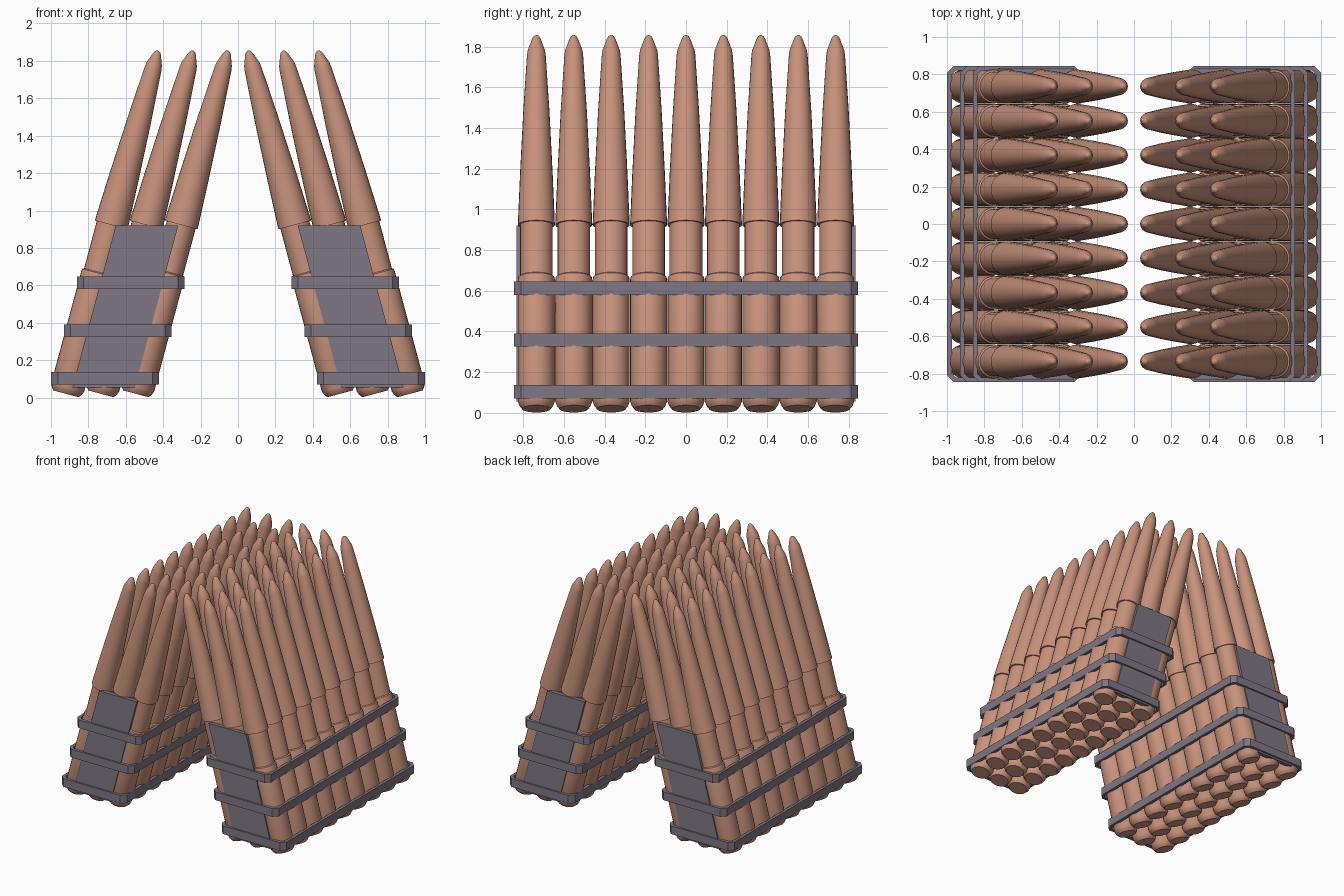
import bpy, bmesh, math

if "Cube" in bpy.data.objects:
    bpy.data.objects.remove(bpy.data.objects["Cube"])

TILT = math.radians(15)
SLOPE = math.tan(TILT)
PITCH_X, PITCH_Y = 0.187, 0.1838


def material(name, rgb):
    m = bpy.data.materials.new(name)
    m.diffuse_color = (*rgb, 1)
    m.use_nodes = True
    m.node_tree.nodes["Principled BSDF"].inputs["Base Color"].default_value = m.diffuse_color
    return m


copper = material("copper", (0.58, 0.29, 0.20))
steel = material("grey steel", (0.21, 0.185, 0.23))


def finish(bm, name, mat, smooth=False):
    bmesh.ops.recalc_face_normals(bm, faces=bm.faces)
    if smooth:
        for f in bm.faces:
            f.smooth = True
        for e in bm.edges:
            e.smooth = e.calc_face_angle(0) < math.radians(25)
    me = bpy.data.meshes.new(name)
    bm.to_mesh(me)
    bm.free()
    me.materials.append(mat)
    return me


def place(me, name):
    ob = bpy.data.objects.new(name, me)
    bpy.context.collection.objects.link(ob)
    return ob


def lathe(profile, name, mat, n=24):
    """Closed body of revolution from (radius, height) points."""
    bm = bmesh.new()
    rings = [[bm.verts.new((r * math.cos(2 * math.pi * i / n),
                            r * math.sin(2 * math.pi * i / n), z))
              for i in range(n)] for r, z in profile]
    for a, b in zip(rings, rings[1:]):
        for i in range(n):
            j = (i + 1) % n
            bm.faces.new((a[i], a[j], b[j], b[i]))
    bm.faces.new(rings[0])
    bm.faces.new(rings[-1])
    return finish(bm, name, mat, True)


def centre_x(z):
    """Middle of the leaning right-hand bank at height z."""
    return 0.71 - (z - 0.105) * SLOPE


# one round: case with chamfered base and stepped neck, then tapered head
round_mesh = lathe([(0.070, 0), (0.084, 0.018), (0.091, 0.038), (0.091, 0.655),
                    (0.089, 0.668), (0.080, 0.674), (0.080, 0.935),
                    (0.091, 0.935), (0.090, 0.96), (0.080, 1.20), (0.064, 1.52),
                    (0.046, 1.80), (0.042, 1.825), (0.021, 1.882),
                    (0.014, 1.894), (0.005, 1.90)], "round", copper)


def band(side, z0, z1):
    """Horizontal strap ring with chamfered corners."""
    cx, hx, hy, c, w = side * centre_x((z0 + z1) / 2), 0.288, 0.845, 0.035, 0.025

    def loop(d, z):
        x, y = hx - d, hy - d
        k = c - d * 0.6
        pts = [(x, y - k), (x - k, y), (-x + k, y), (-x, y - k),
               (-x, -y + k), (-x + k, -y), (x - k, -y), (x, -y + k)]
        return [bm.verts.new((cx + px, py, z)) for px, py in pts]

    bm = bmesh.new()
    loops = [loop(0, z0), loop(0, z1), loop(w, z1), loop(w, z0)]
    for k in range(4):
        a, b = loops[k], loops[(k + 1) % 4]
        for i in range(8):
            j = (i + 1) % 8
            bm.faces.new((a[i], a[j], b[j], b[i]))
    return finish(bm, "strap", steel)


def end_plate(side, end):
    """Leaning plate closing one end of a bank."""
    bm = bmesh.new()
    bmesh.ops.create_cube(bm, size=1)
    for v in bm.verts:
        z = 0.055 if v.co.z < 0 else 0.92
        v.co = (side * (centre_x(z) - 0.005) + v.co.x * 0.334,
                end * (0.816 + v.co.y * 0.032), z)
    return finish(bm, "end_plate", steel)


for side, label in ((-1, "left"), (1, "right")):
    # rows of rounds
    for i in range(-1, 2):
        for j in range(-4, 5):
            ob = place(round_mesh, f"{label}_round")
            ob.location = (side * (centre_x(0.02) + i * PITCH_X), j * PITCH_Y, 0.02)
            ob.rotation_euler = (0, -side * TILT, 0)
    # straps
    for z in (0.07, 0.325, 0.58):
        place(band(side, z, z + 0.066), f"{label}_strap")
    # end plates
    for end in (-1, 1):
        place(end_plate(side, end), f"{label}_end_plate")
